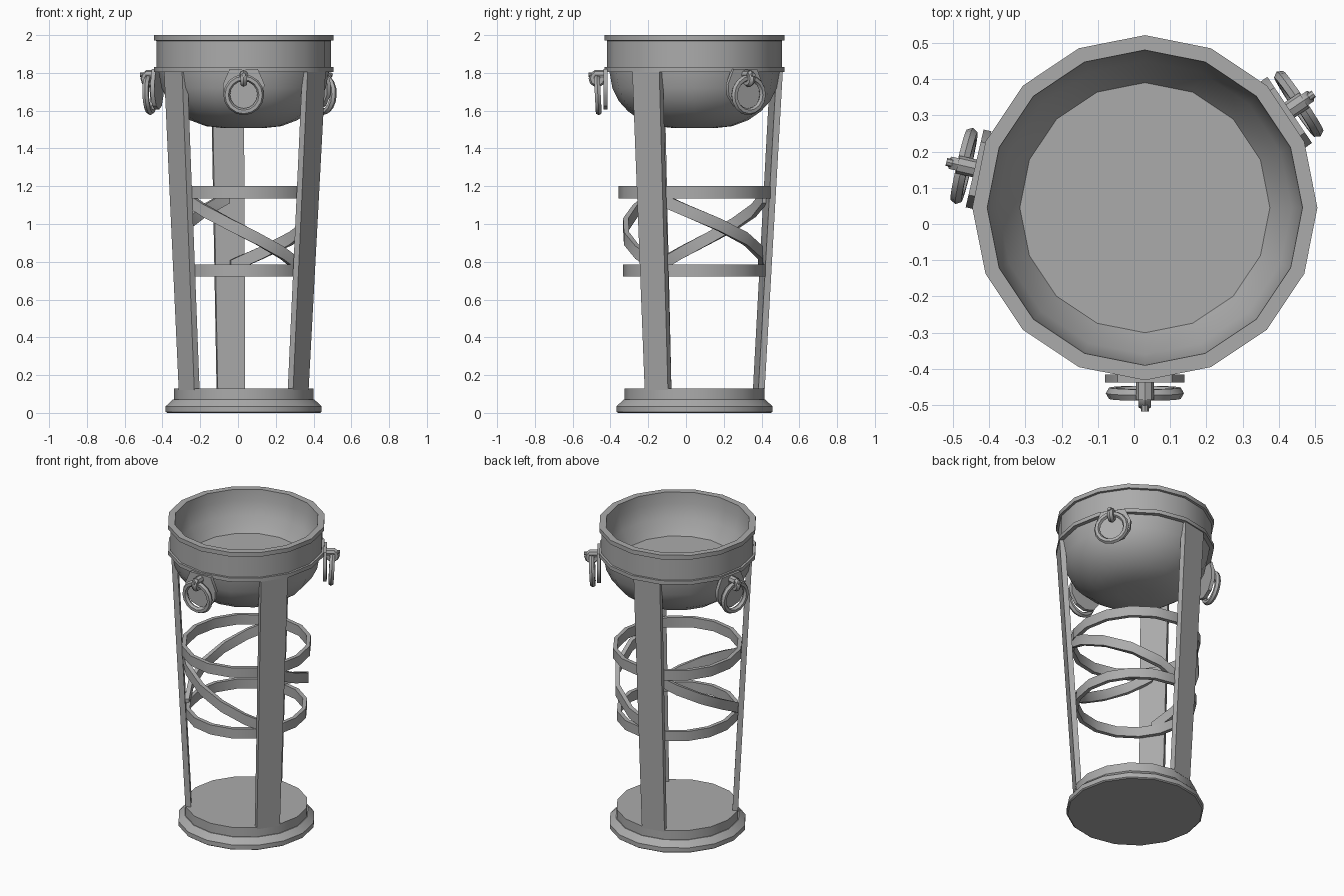
import bpy, bmesh
from math import cos, sin, pi, radians
from mathutils import Matrix, Vector

if "Cube" in bpy.data.objects:
    bpy.data.objects.remove(bpy.data.objects["Cube"])

CX, CY = 0.03, 0.045          # axis of the stand
SEG = 16

# Dark iron grey
iron = bpy.data.materials.new("dark_iron")
iron.diffuse_color = (0.41, 0.41, 0.41, 1)
iron.use_nodes = True
iron.node_tree.nodes["Principled BSDF"].inputs["Base Color"].default_value = iron.diffuse_color


def finish(name, bm, smooth=True):
    bmesh.ops.recalc_face_normals(bm, faces=bm.faces)
    me = bpy.data.meshes.new(name)
    bm.to_mesh(me)
    bm.free()
    me.materials.append(iron)
    ob = bpy.data.objects.new(name, me)
    bpy.context.collection.objects.link(ob)
    ob.location = (CX, CY, 0)
    if smooth:
        bpy.ops.object.select_all(action='DESELECT')
        ob.select_set(True)
        bpy.context.view_layer.objects.active = ob
        bpy.ops.object.shade_smooth_by_angle(angle=radians(32))
    return ob


def lathe(name, profile, closed=False):
    """Spin (radius, z) points; open profiles get flat end caps."""
    bm = bmesh.new()
    rings = [[bm.verts.new((r * cos(2 * pi * i / SEG), r * sin(2 * pi * i / SEG), z))
              for i in range(SEG)] for r, z in profile]
    pairs = list(zip(rings, rings[1:]))
    if closed:
        pairs.append((rings[-1], rings[0]))
    for a, b in pairs:
        for i in range(SEG):
            j = (i + 1) % SEG
            bm.faces.new((a[i], a[j], b[j], b[i]))
    if not closed:
        bm.faces.new(rings[0])
        bm.faces.new(rings[-1])
    return finish(name, bm)


def sweep(bm, sections):
    """Bridge a list of equal-sized point loops and cap the ends."""
    loops = [[bm.verts.new(p) for p in s] for s in sections]
    n = len(loops[0])
    for a, b in zip(loops, loops[1:]):
        for i in range(n):
            j = (i + 1) % n
            bm.faces.new((a[i], a[j], b[j], b[i]))
    bm.faces.new(loops[0])
    bm.faces.new(loops[-1])


def polar(r, a, z):
    return Vector((r * cos(a), r * sin(a), z))


def torus(bm, major, minor, n, m, mat):
    """Torus around local x, placed by mat."""
    g = [[bm.verts.new(mat @ Vector((minor * sin(2 * pi * j / m),
                                     (major + minor * cos(2 * pi * j / m)) * cos(2 * pi * i / n),
                                     (major + minor * cos(2 * pi * j / m)) * sin(2 * pi * i / n))))
          for j in range(m)] for i in range(n)]
    for i in range(n):
        for j in range(m):
            k, l = (i + 1) % n, (j + 1) % m
            bm.faces.new((g[i][j], g[k][j], g[k][l], g[i][l]))


# Stepped base
lathe("base", [(0.405, 0), (0.413, 0.006), (0.413, 0.035), (0.375, 0.07),
               (0.37, 0.07), (0.37, 0.13)])

# Bowl with rim, band, lower lip and inner floor
lathe("bowl", [(0.10, 1.507), (0.20, 1.518), (0.285, 1.55), (0.35, 1.595), (0.40, 1.65),
               (0.435, 1.72), (0.45, 1.805), (0.476, 1.805), (0.476, 1.83), (0.462, 1.83),
               (0.462, 1.97), (0.476, 1.972), (0.476, 2.0), (0.435, 2.0), (0.43, 1.93),
               (0.405, 1.84), (0.345, 1.75)])

# Three flat tapering legs
leg_specs = [(-33.75, 0.448), (101.25, 0.443), (213.75, 0.433)]
for k, (deg, r_top) in enumerate(leg_specs):
    bm = bmesh.new()
    a = radians(deg)
    radial, side = polar(1, a, 0), polar(1, a + pi / 2, 0)
    sections = []
    for r, w, z in ((0.347, 0.074, 0.12), (r_top, 0.086, 1.815)):
        c = radial * r + Vector((0, 0, z))
        sections.append([c + radial * 0.017 * s + side * w * t
                         for s, t in ((1, 1), (1, -1), (-1, -1), (-1, 1))])
    sweep(bm, sections)
    finish(f"leg_{k + 1}", bm, False)

# Two horizontal hoops, kept inside the side legs
for name, r, z0, z1 in (("upper_hoop", 0.402, 1.135, 1.20), ("lower_hoop", 0.378, 0.722, 0.785)):
    hoop = lathe(name, [(r, z0), (r, z1), (r - 0.026, z1), (r - 0.026, z0)], closed=True)
    hoop.scale.x = 0.96

# Curved braces descending from each leg to the next
spans = [(213.75, 326.25), (-33.75, 101.25), (101.25, 213.75)]
for k, (a0, a1) in enumerate(spans):
    bm = bmesh.new()
    sections = []
    for i in range(6):
        t = i / 5
        a = radians(a0 + (a1 - a0) * t)
        z = 1.145 - 0.37 * t
        r = 0.394 - 0.022 * t
        sections.append([polar(r, a, z + 0.034), polar(r, a, z - 0.034),
                         polar(r - 0.028, a, z - 0.034), polar(r - 0.028, a, z + 0.034)])
    sweep(bm, sections)
    finish(f"brace_{k + 1}", bm)

# Ring handles: back plate, peg, hanging link and ring
plate = [(-0.075, 1.82), (-0.11, 1.74), (-0.105, 1.68), (-0.065, 1.625), (0, 1.605),
         (0.065, 1.625), (0.105, 1.68), (0.11, 1.74), (0.075, 1.82)]
for k, deg in enumerate((-90, 34, 167)):
    rot = Matrix.Rotation(radians(deg), 4, 'Z')

    bm = bmesh.new()
    sweep(bm, [[rot @ Vector((x, y, z)) for y, z in plate] for x in (0.46, 0.482)])
    finish(f"handle_plate_{k + 1}", bm)

    bm = bmesh.new()
    for x0, x1, r, z in ((0.47, 0.53, 0.025, 1.79), (0.52, 0.562, 0.011, 1.79)):
        sweep(bm, [[rot @ Vector((x, r * cos(i * pi / 4), z + r * sin(i * pi / 4)))
                    for i in range(8)] for x in (x0, x1)])
    link = rot @ Matrix.Translation((0.515, 0, 1.77)) @ Matrix.Rotation(pi / 2, 4, 'Z')
    torus(bm, 0.026, 0.02, 10, 6, link)
    finish(f"handle_peg_{k + 1}", bm)

    bm = bmesh.new()
    ring = (rot @ Matrix.Translation((0.512, 0, 1.684)) @ Matrix.Rotation(radians(3), 4, 'Y'))
    torus(bm, 0.09, 0.018, 16, 6, ring)
    finish(f"handle_ring_{k + 1}", bm)
